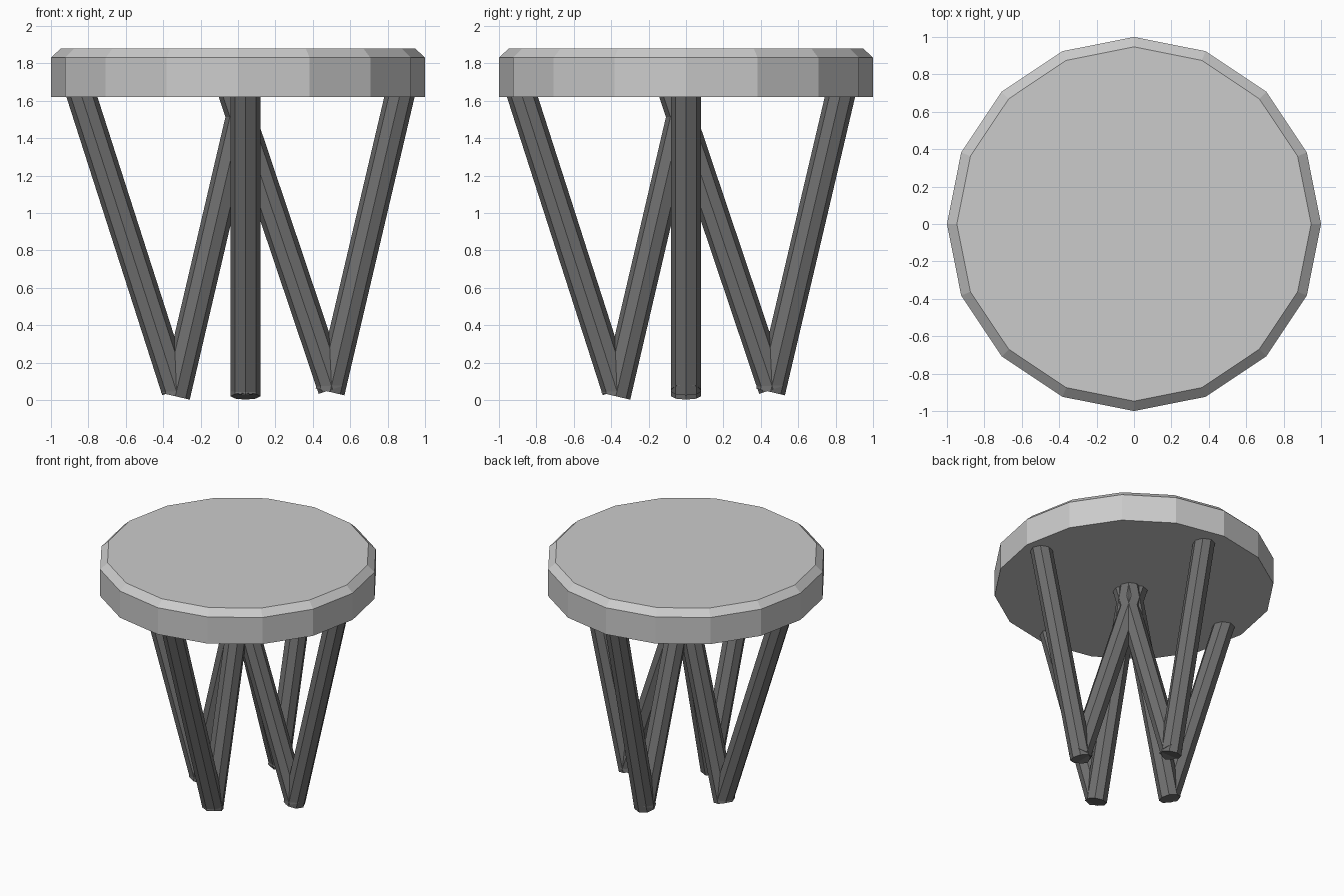
import bpy, bmesh
from math import atan2, hypot, pi
from mathutils import Matrix, Vector

if "Cube" in bpy.data.objects:
    bpy.data.objects.remove(bpy.data.objects["Cube"])


def make_object(bm, name):
    bmesh.ops.recalc_face_normals(bm, faces=bm.faces)
    mesh = bpy.data.meshes.new(name)
    bm.to_mesh(mesh)
    bm.free()
    obj = bpy.data.objects.new(name, mesh)
    bpy.context.collection.objects.link(obj)
    return obj


# Round seat: 16-sided slab whose upper rim is chamfered
bm = bmesh.new()
bmesh.ops.create_cone(bm, cap_ends=True, segments=16, radius1=1, radius2=1,
                      depth=0.21, matrix=Matrix.Translation((0, 0, 1.725)))
top = max(bm.faces, key=lambda f: f.calc_center_median().z)
bmesh.ops.inset_region(bm, faces=[top], thickness=0.052, use_even_offset=True)
for v in top.verts:
    v.co.z = 1.88
make_object(bm, "seat")

dark = bpy.data.materials.new("dark_grey")
dark.diffuse_color = (0.16, 0.16, 0.16, 1)
dark.use_nodes = True
dark.node_tree.nodes["Principled BSDF"].inputs["Base Color"].default_value = dark.diffuse_color

# Legs: two V shapes in a row, (foot x, foot z, top x) about the leg hub
LEGS = {
    "outer_left": (-0.370, 0.050, -0.884),
    "inner_left": (-0.375, 0.020, 0.006),
    "inner_right": (0.466, 0.058, -0.070),
    "outer_right": (0.452, 0.043, 0.830),
}
TOP_Z = 1.65
HUB = Matrix.Translation((0.04, 0, 0))


def leg(name, foot_x, foot_z, top_x, turn):
    dx, dz = top_x - foot_x, TOP_Z - foot_z
    centre = Vector(((top_x + foot_x) / 2, 0, (TOP_Z + foot_z) / 2))
    place = (HUB @ Matrix.Rotation(turn, 4, 'Z') @ Matrix.Translation(centre)
             @ Matrix.Rotation(atan2(dx, dz), 4, 'Y'))
    bm = bmesh.new()
    bmesh.ops.create_cone(bm, cap_ends=True, segments=8, radius1=0.079,
                          radius2=0.079, depth=hypot(dx, dz), matrix=place)
    make_object(bm, name).data.materials.append(dark)


# One row of legs across the width, the same row turned to run front to back
for row, turn in (("cross", 0), ("depth", pi / 2)):
    for part, dims in LEGS.items():
        leg(f"{row}_{part}_leg", *dims, turn)
